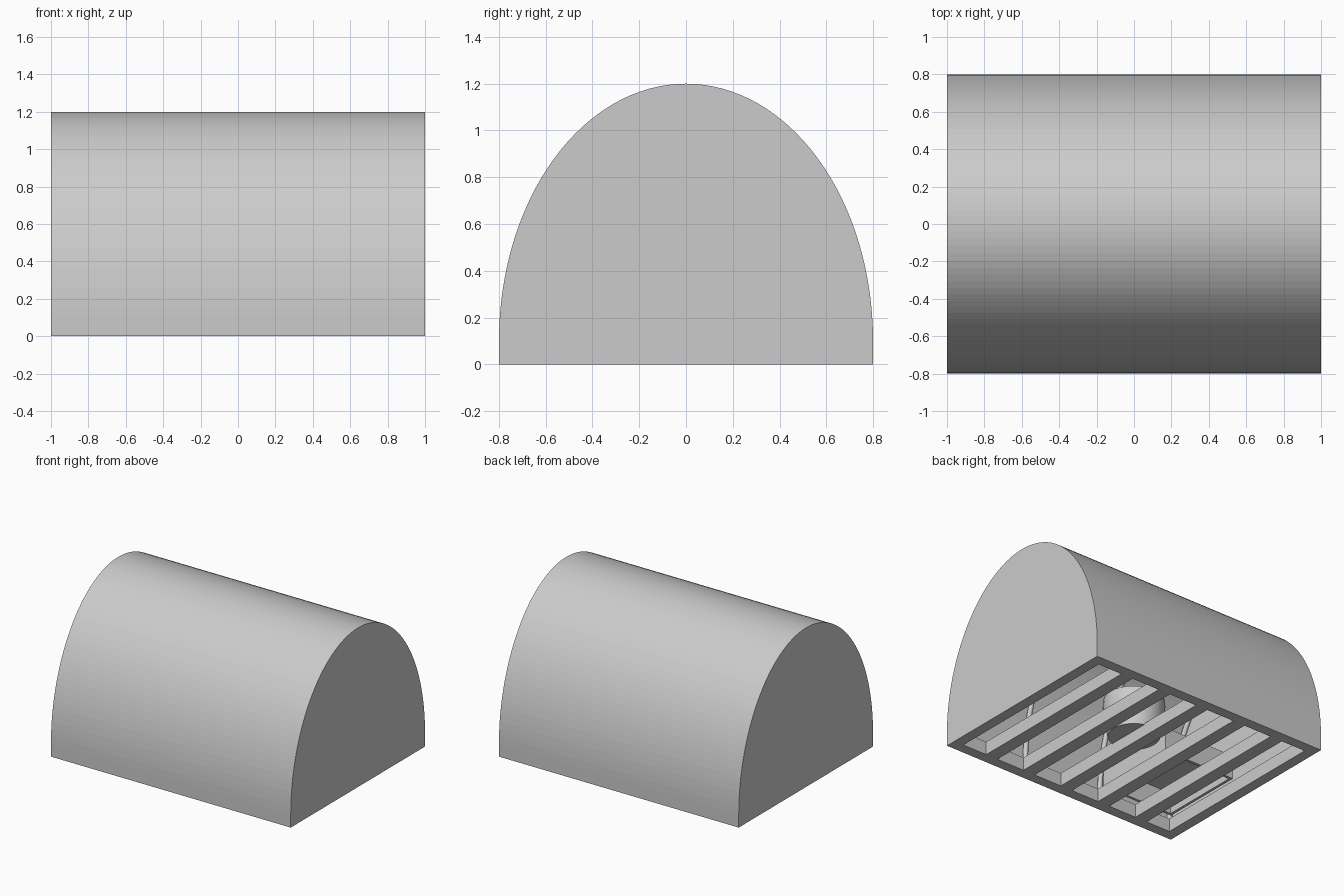
import bpy
import bmesh
from math import cos, sin, pi
from mathutils import Vector

cube = bpy.data.objects.get("Cube")
if cube:
    bpy.data.objects.remove(cube, do_unlink=True)

GREY = (0.6, 0.6, 0.6, 1)
grey = bpy.data.materials.new("plain grey")
grey.use_nodes = True
grey.diffuse_color = GREY
grey.node_tree.nodes["Principled BSDF"].inputs["Base Color"].default_value = GREY

LENGTH, WIDTH, HEIGHT = 2.0, 1.6, 1.2
FLOOR = 0.1      # height of the floor grid, and of the straight wall foot
WALL = 0.03
SEGMENTS = 64


def finish(name, bm):
    bmesh.ops.recalc_face_normals(bm, faces=bm.faces)
    mesh = bpy.data.meshes.new(name)
    bm.to_mesh(mesh)
    bm.free()
    mesh.materials.append(grey)
    obj = bpy.data.objects.new(name, mesh)
    bpy.context.collection.objects.link(obj)
    return obj


def arch(inset, foot=True):
    """Half-ellipse section in (y, z), standing on short straight walls."""
    a, b = WIDTH / 2 - inset, HEIGHT - FLOOR - inset
    pts = [(a * cos(pi * i / SEGMENTS), FLOOR + b * sin(pi * i / SEGMENTS))
           for i in range(SEGMENTS + 1)]
    return [(a, 0)] + pts + [(-a, 0)] if foot else pts


def extrude_x(name, section, x0, x1):
    bm = bmesh.new()
    face = bm.faces.new([bm.verts.new((x0, y, z)) for y, z in section])
    new = bmesh.ops.extrude_face_region(bm, geom=[face])["geom"]
    bmesh.ops.translate(bm, vec=(x1 - x0, 0, 0),
                        verts=[v for v in new if isinstance(v, bmesh.types.BMVert)])
    # extrusion leaves the starting face in place when it is a lone face
    return finish(name, bm)


def add_box(bm, low, high):
    low, high = Vector(low), Vector(high)
    verts = bmesh.ops.create_cube(bm, size=1)["verts"]
    bmesh.ops.scale(bm, vec=high - low, verts=verts)
    bmesh.ops.translate(bm, vec=(low + high) / 2, verts=verts)


# Vaulted roof shell: outer and inner arch joined into one thin section
end = LENGTH / 2 - WALL
bm = bmesh.new()
rings = [[[bm.verts.new((x, y, z)) for y, z in arch(inset)] for inset in (0, WALL)]
         for x in (-end, end)]
(out0, in0), (out1, in1) = rings
for i in range(len(out0) - 1):
    for p, q in ((out0, out1), (in0, in1), (out0, in0), (out1, in1)):
        bm.faces.new((p[i], p[i + 1], q[i + 1], q[i]))
for i in (0, -1):
    bm.faces.new((out0[i], out1[i], in1[i], in0[i]))
finish("roof_shell", bm)

# Flat end walls
extrude_x("left_end_wall", arch(0), end, LENGTH / 2)
extrude_x("right_end_wall", arch(0), -LENGTH / 2, -end)

# Open floor: border frame and five cross bars
side = WIDTH / 2 - WALL
border = 0.08
slot_x, slot_y = LENGTH / 2 - border, WIDTH / 2 - border
bm = bmesh.new()
for s in (-1, 1):
    add_box(bm, (-end, min(s * slot_y, s * side), 0), (end, max(s * slot_y, s * side), FLOOR))
    add_box(bm, (min(s * slot_x, s * end), -slot_y, 0), (max(s * slot_x, s * end), slot_y, FLOOR))
for i in range(-2, 3):
    x = i / 3
    add_box(bm, (x - 0.05, -slot_y, 0), (x + 0.05, slot_y, FLOOR))
finish("floor_grid", bm)

# Arched ribs under the roof
for i, x in enumerate((-end + 0.015, -1 / 3, 1 / 3, end - 0.015)):
    curve = bpy.data.curves.new("rib", "CURVE")
    curve.dimensions = "3D"
    curve.bevel_depth = 0.02
    curve.bevel_resolution = 1
    path = arch(WALL + 0.01, foot=False)
    spline = curve.splines.new("POLY")
    spline.points.add(len(path) - 1)
    for point, (y, z) in zip(spline.points, path):
        point.co = (x, y, z, 1)
    curve.materials.append(grey)
    rib = bpy.data.objects.new(f"roof_rib_{i + 1}", curve)
    bpy.context.collection.objects.link(rib)

# Round pot in the middle of the floor
bm = bmesh.new()
profile = [(0, 0.09), (0.18, 0.09), (0.205, 0.2), (0.215, 0.32), (0.21, 0.37),
           (0.18, 0.37), (0.17, 0.2), (0, 0.2)]
verts = [bm.verts.new((r, 0, z)) for r, z in profile]
edges = [bm.edges.new(pair) for pair in zip(verts, verts[1:])]
bmesh.ops.spin(bm, geom=verts + edges, cent=(0, 0, 0), axis=(0, 0, 1),
               angle=2 * pi, steps=32)
bmesh.ops.remove_doubles(bm, verts=bm.verts, dist=0.0005)
pot = finish("centre_pot", bm)
bpy.context.view_layer.objects.active = pot
pot.select_set(True)
bpy.ops.object.shade_smooth_by_angle()

# Low bench, open underneath
x0, x1, y0, y1, top = -0.9, -0.3, -0.68, -0.02, 0.28
t = 0.02
bm = bmesh.new()
add_box(bm, (x0, y0, top - t), (x1, y1, top))
for y in (y0, y1 - t):
    add_box(bm, (x0, y, FLOOR), (x1, y + t, top - t))
for x in (x0, x1 - t):
    add_box(bm, (x, y0 + t, FLOOR), (x + t, y1 - t, top - t))
finish("bench", bm)
